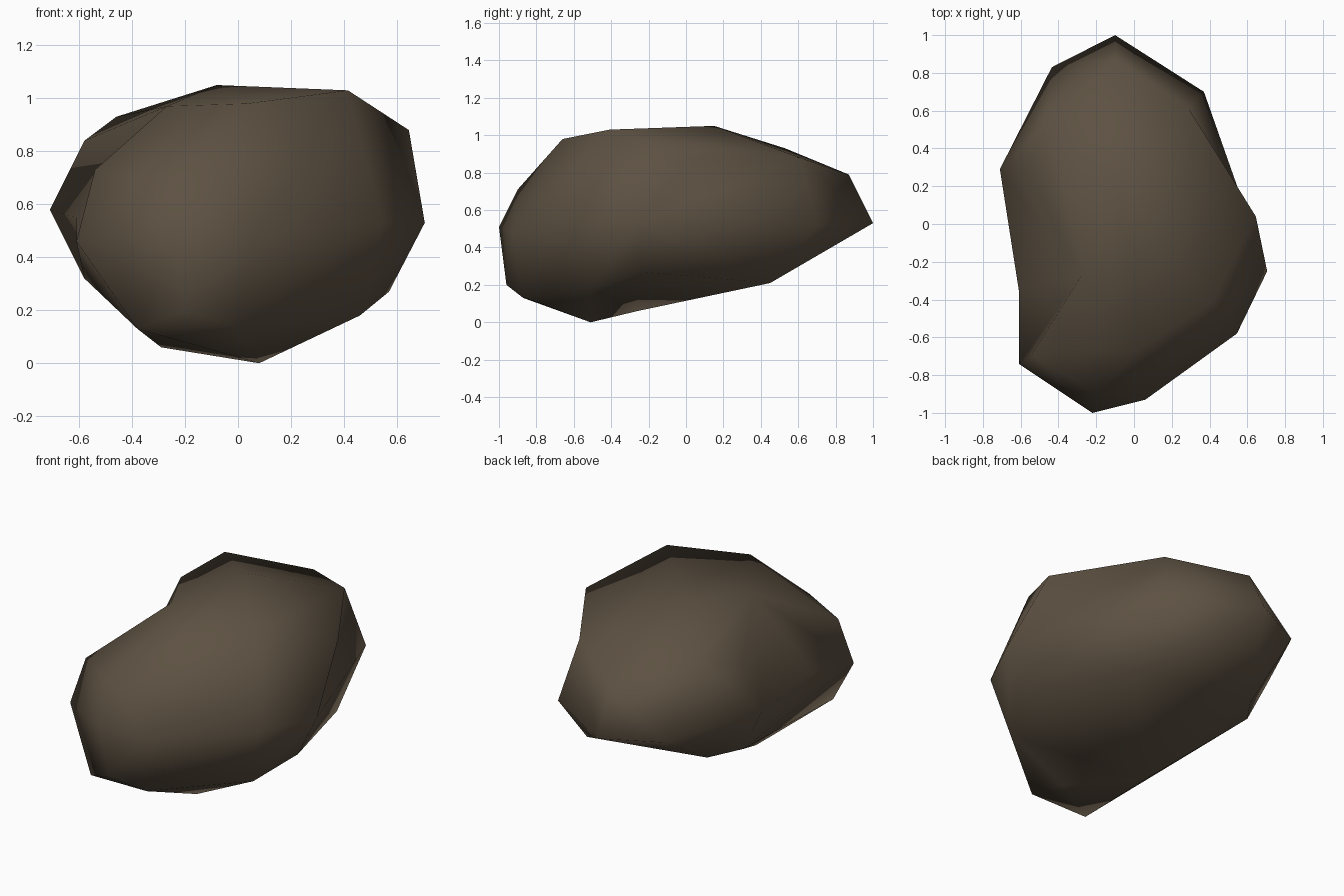
import bpy, bmesh

if "Cube" in bpy.data.objects:
    bpy.data.objects.remove(bpy.data.objects["Cube"])

# Named corner points of the boulder, lowest to highest
corners = {
    # underside
    "foot": (.08, -.51, 0), "heel": (-.29, -.26, .06), "toe_l": (-.38, -.87, .13),
    "toe_r": (0, -.874, .135), "chin": (-.2, -.96, .2), "low_r": (.46, -.51, .18),
    "low_side": (.57, -.24, .27), "low_back": (.35, .45, .21), "low_l": (-.58, .28, .32),
    # widest ring
    "back": (-.10, 1.0, .53), "back_l": (-.435, .83, .53), "left": (-.71, .29, .58),
    "front_l": (-.61, -.74, .46), "front": (-.22, -1.0, .51), "front_m": (.06, -.93, .48),
    "front_r": (.545, -.58, .53), "right": (.705, -.25, .53), "back_r": (.37, .70, .52),
    # shoulders
    "sh_fl": (-.54, -.69, .73), "sh_f": (-.20, -.90, .71), "sh_l": (-.58, .28, .84),
    "sh_b": (-.10, .87, .79), "sh_br": (.29, .61, .88), "sh_r": (.645, .04, .88),
    "sh_bl": (-.46, .53, .93),
    # top
    "top_f": (.03, -.66, .98), "top_l": (-.27, -.26, .97), "top": (-.08, .15, 1.05),
    "top_r": (.415, -.41, 1.03),
}

# Boulder: faceted shell wrapped round the corners
bm = bmesh.new()
v = {name: bm.verts.new(p) for name, p in corners.items()}
bmesh.ops.convex_hull(bm, input=bm.verts)
v["flank"] = bm.verts.new((-.61, -.35, .55))
v["hollow"] = bm.verts.new((-.458, .45, .30))


def dent(hub, names):
    """Replace the faces lying inside the named corners by a fan around hub."""
    hub = v[hub]
    group = {v[n] for n in names.split()} | {hub}
    faces = [f for f in bm.faces if set(f.verts) <= group]
    inside = set(faces)
    rim = [tuple(e.verts) for e in {e for f in faces for e in f.edges}
           if sum(f in inside for f in e.link_faces) == 1 and hub not in e.verts]
    bmesh.ops.delete(bm, geom=faces, context='FACES_ONLY')
    for a, b in rim:
        bm.faces.new((a, b, hub))


# Left flank hollow, with its crest running up to the top
dent("flank", "front_l sh_fl top_l sh_l left low_l")
dent("left", "sh_l top_l flank")
dent("top_l", "sh_fl front_l flank")
# Lower back, underside, right flank and front brow
dent("hollow", "back back_l low_l left low_back heel")
dent("heel", "foot low_r low_side low_back")
dent("sh_br", "sh_r back_r right")
dent("top_r", "sh_f top_f front_r")

bmesh.ops.delete(bm, geom=[e for e in bm.edges if not e.link_faces], context='EDGES')
bmesh.ops.delete(bm, geom=[p for p in bm.verts if not p.link_faces], context='VERTS')
bmesh.ops.recalc_face_normals(bm, faces=bm.faces)
for f in bm.faces:
    f.smooth = True

mesh = bpy.data.meshes.new("boulder")
bm.to_mesh(mesh)
bm.free()
boulder = bpy.data.objects.new("boulder", mesh)
bpy.context.collection.objects.link(boulder)

# Earthy stone colour
stone = bpy.data.materials.new("brown stone")
stone.diffuse_color = (.110, .083, .055, 1)
stone.use_nodes = True
stone.node_tree.nodes["Principled BSDF"].inputs["Base Color"].default_value = stone.diffuse_color
mesh.materials.append(stone)
